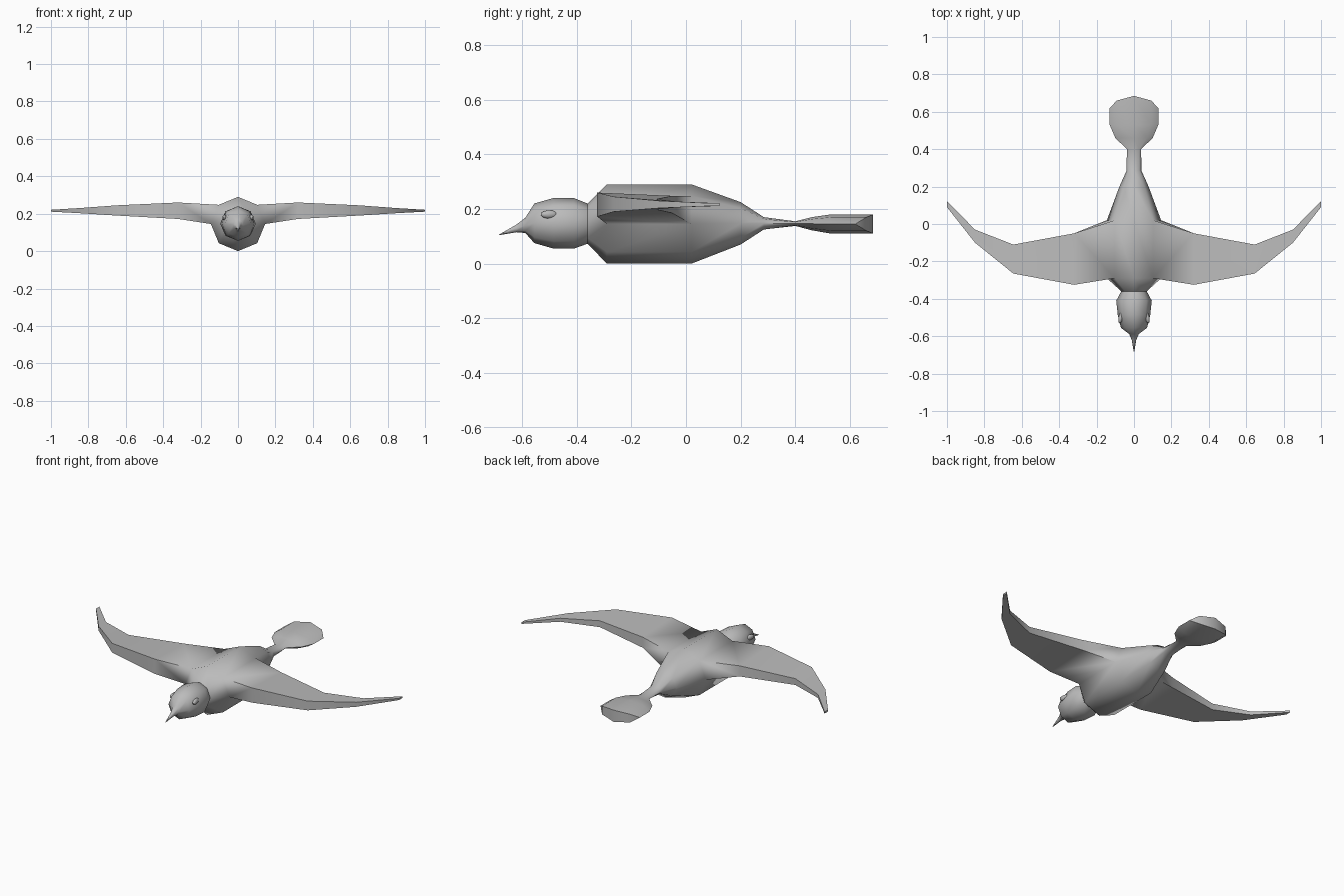
import bpy, bmesh, math
from mathutils import Matrix

if "Cube" in bpy.data.objects:
    bpy.data.objects.remove(bpy.data.objects["Cube"])

grey = bpy.data.materials.new("plumage_grey")
grey.diffuse_color = (0.5, 0.5, 0.5, 1)
grey.use_nodes = True
grey.node_tree.nodes["Principled BSDF"].inputs["Base Color"].default_value = grey.diffuse_color


def finish(bm, name, angle):
    bmesh.ops.recalc_face_normals(bm, faces=bm.faces)
    mesh = bpy.data.meshes.new(name)
    bm.to_mesh(mesh)
    bm.free()
    mesh.materials.append(grey)
    ob = bpy.data.objects.new(name, mesh)
    bpy.context.collection.objects.link(ob)
    bpy.context.view_layer.objects.active = ob
    ob.select_set(True)
    bpy.ops.object.shade_smooth_by_angle(angle=math.radians(angle))
    ob.select_set(False)


def loft(bm, rings, skip=lambda r, i: False):
    """Bridge consecutive rings of points with quads."""
    vs = [[bm.verts.new(p) for p in ring] for ring in rings]
    n = len(vs[0])
    for r in range(len(vs) - 1):
        for i in range(n):
            if not skip(r, i):
                j = (i + 1) % n
                bm.faces.new((vs[r][i], vs[r][j], vs[r + 1][j], vs[r + 1][i]))
    return vs


def octagon(y, half_w, z0, z1):
    zc, h = (z0 + z1) / 2, (z1 - z0) / 2
    return [(half_w * math.cos(k * math.pi / 4), y,
             zc + h * math.sin(k * math.pi / 4)) for k in range(8)]


# Beak, head, body and tail stem: y, half width, bottom, top
stations = [
    (-0.685, 0.001, 0.104, 0.106), (-0.62, 0.012, 0.115, 0.143),
    (-0.588, 0.026, 0.112, 0.168), (-0.555, 0.07, 0.075, 0.22),
    (-0.485, 0.087, 0.055, 0.24), (-0.41, 0.095, 0.055, 0.24),
    (-0.36, 0.068, 0.073, 0.22), (-0.29, 0.145, 0.0, 0.29),
    (0.02, 0.145, 0.0, 0.29), (0.2, 0.078, 0.07, 0.225),
    (0.285, 0.04, 0.125, 0.17), (0.4, 0.038, 0.138, 0.155),
    (0.46, 0.1, 0.122, 0.17), (0.53, 0.13, 0.11, 0.18),
]
rings = [octagon(*s) for s in stations]
# Rounded end of the tail fan
end = []
for x, y, z in octagon(0, 0.13, 0.11, 0.18):
    t = abs(x) / 0.13
    end.append((x, 0.62 if t > 0.9 else 0.66 if t > 0.3 else 0.685, z))
rings.append(end)

bm = bmesh.new()
# Side faces of the body are left open where the wings grow out
vs = loft(bm, rings, skip=lambda r, i: r == 7 and i in (0, 3))
bm.faces.new(vs[0])
e = vs[-1]
for a, b, c, d in ((0, 1, 7, 7), (3, 4, 5, 5), (1, 2, 6, 7), (2, 3, 5, 6)):
    bm.faces.new([e[a], e[b], e[c]] if c == d else [e[a], e[b], e[c], e[d]])

# Wings: x, leading y, trailing y, leading z range, trailing z range
wing = [
    (0.32, -0.325, -0.05, 0.172, 0.26, 0.185, 0.248),
    (0.645, -0.265, -0.11, 0.19, 0.245, 0.198, 0.236),
    (0.85, -0.10, -0.03, 0.203, 0.23, 0.206, 0.227),
    (1.0, 0.09, 0.122, 0.211, 0.221, 0.211, 0.221),
]
for side in (1, -1):
    up, mid = (1, 0) if side == 1 else (3, 4)
    sections = [[rings[7][up], rings[8][up], rings[8][mid], rings[7][mid]]]
    for x, y0, y1, l0, l1, t0, t1 in wing:
        x *= side
        sections.append([(x, y0, l1), (x, y1, t1), (x, y1, t0), (x, y0, l0)])
    bm.faces.new(loft(bm, sections)[-1])
bmesh.ops.remove_doubles(bm, verts=bm.verts, dist=0.0003)
finish(bm, "bird_body_and_wings", 60)

# Eyes: flattened ovals on the sides of the head
for side, name in ((1, "right_eye"), (-1, "left_eye")):
    bm = bmesh.new()
    bmesh.ops.create_uvsphere(
        bm, u_segments=12, v_segments=8, radius=1,
        matrix=Matrix.Translation((side * 0.071, -0.5, 0.18))
        @ Matrix.Rotation(side * 0.18, 4, "Z")
        @ Matrix.Diagonal((0.012, 0.032, 0.015, 1)))
    finish(bm, name, 60)
